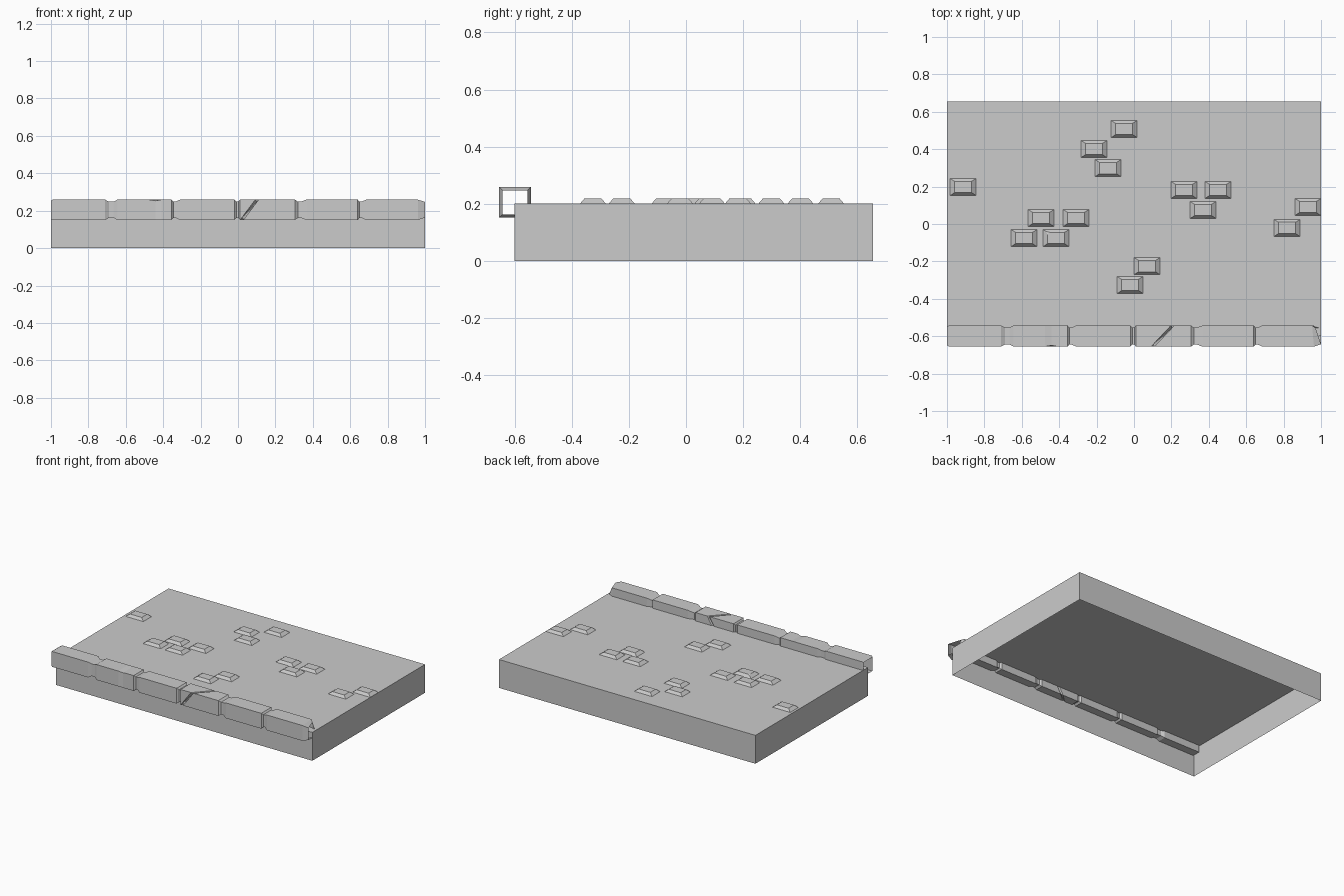
import bpy
import bmesh

if "Cube" in bpy.data.objects:
    bpy.data.objects.remove(bpy.data.objects["Cube"])


def finish(bm, name):
    bmesh.ops.recalc_face_normals(bm, faces=bm.faces)
    mesh = bpy.data.meshes.new(name)
    bm.to_mesh(mesh)
    bm.free()
    obj = bpy.data.objects.new(name, mesh)
    bpy.context.collection.objects.link(obj)
    return obj


def open_frustum(bm, cx, cy, w, d, z0, z1, inx=0.0, iny=0.0):
    """Four sides and a top, no bottom; returns the top vertices."""
    sign = [(-1, -1), (1, -1), (1, 1), (-1, 1)]
    lo = [bm.verts.new((cx + sx * w / 2, cy + sy * d / 2, z0)) for sx, sy in sign]
    hi = [bm.verts.new((cx + sx * (w / 2 - inx), cy + sy * (d / 2 - iny), z1)) for sx, sy in sign]
    for i in range(4):
        j = (i + 1) % 4
        bm.faces.new((lo[i], lo[j], hi[j], hi[i]))
    bm.faces.new(hi)
    return hi


# Ground slab: a box open underneath
bm = bmesh.new()
open_frustum(bm, 0, 0.0275, 2.0, 1.255, 0, 0.2)
finish(bm, "pavement_slab")

# Raised paving bricks scattered in groups
bricks = [(-.053, .508), (-.214, .401), (-.139, .299), (-.914, .198), (-.497, .032),
          (-.31, .032), (-.588, -.075), (-.417, -.075), (.07, -.225), (-.021, -.326),
          (.267, .182), (.449, .182), (.369, .075), (.93, .091), (.818, -.021)]
for n, (x, y) in enumerate(bricks):
    bm = bmesh.new()
    top = open_frustum(bm, x, y, 0.138, 0.091, 0.2, 0.2175, 0.023, 0.015)
    if n == 7:  # chipped corner
        bmesh.ops.bevel(bm, geom=[top[3]], offset=0.012, segments=1, affect='VERTICES')
    finish(bm, f"paving_brick_{n + 1}")

# Kerb: hollow square tube; stations are (x, inset, x shift per corner)
# corner order: front bottom, back bottom, back top, front top
flat = (0, 0, 0, 0)
crack = (0, 0.12, 0.185, 0.08)
stations = [(-1, .005, flat), (-.99, 0, flat),
            (-.71, 0, flat), (-.69, .011, flat), (-.665, .011, flat), (-.645, 0, flat),
            (-.475, 0, flat), (-.44, 0, flat), (-.41, 0, flat),
            (-.355, 0, flat), (-.345, .011, flat), (-.335, .011, flat), (-.31, 0, flat),
            (-.02, 0, flat), (-.008, .011, flat), (.002, .011, flat), (.01, 0, flat),
            (.012, 0, crack), (.02, .012, crack), (.024, .012, crack), (.03, 0, crack),
            (.305, 0, flat), (.32, .011, flat), (.335, .011, flat), (.365, 0, flat),
            (.64, 0, flat), (.65, .011, flat), (.66, .011, flat), (.685, 0, flat),
            (.962, 0, (0, 0, -.01, 0)), (1, .012, (0, 0, -.03, 0))]
Y0, Y1, Z0, Z1 = -0.655, -0.543, 0.151, 0.259
bm = bmesh.new()
prev = None
for x, s, shift in stations:
    yz = [(Y0 + s, Z0 + s), (Y1 - s, Z0 + s), (Y1 - s, Z1 - s), (Y0 + s, Z1 - s)]
    ring = [bm.verts.new((x + dx, y, z)) for dx, (y, z) in zip(shift, yz)]
    if x == -.44:  # small chip on the front top edge
        ring[3].co.y += 0.006
        ring[3].co.z -= 0.006
    if prev:
        for i in range(4):
            j = (i + 1) % 4
            bm.faces.new((prev[i], prev[j], ring[j], ring[i]))
    prev = ring
finish(bm, "kerb_stones")
